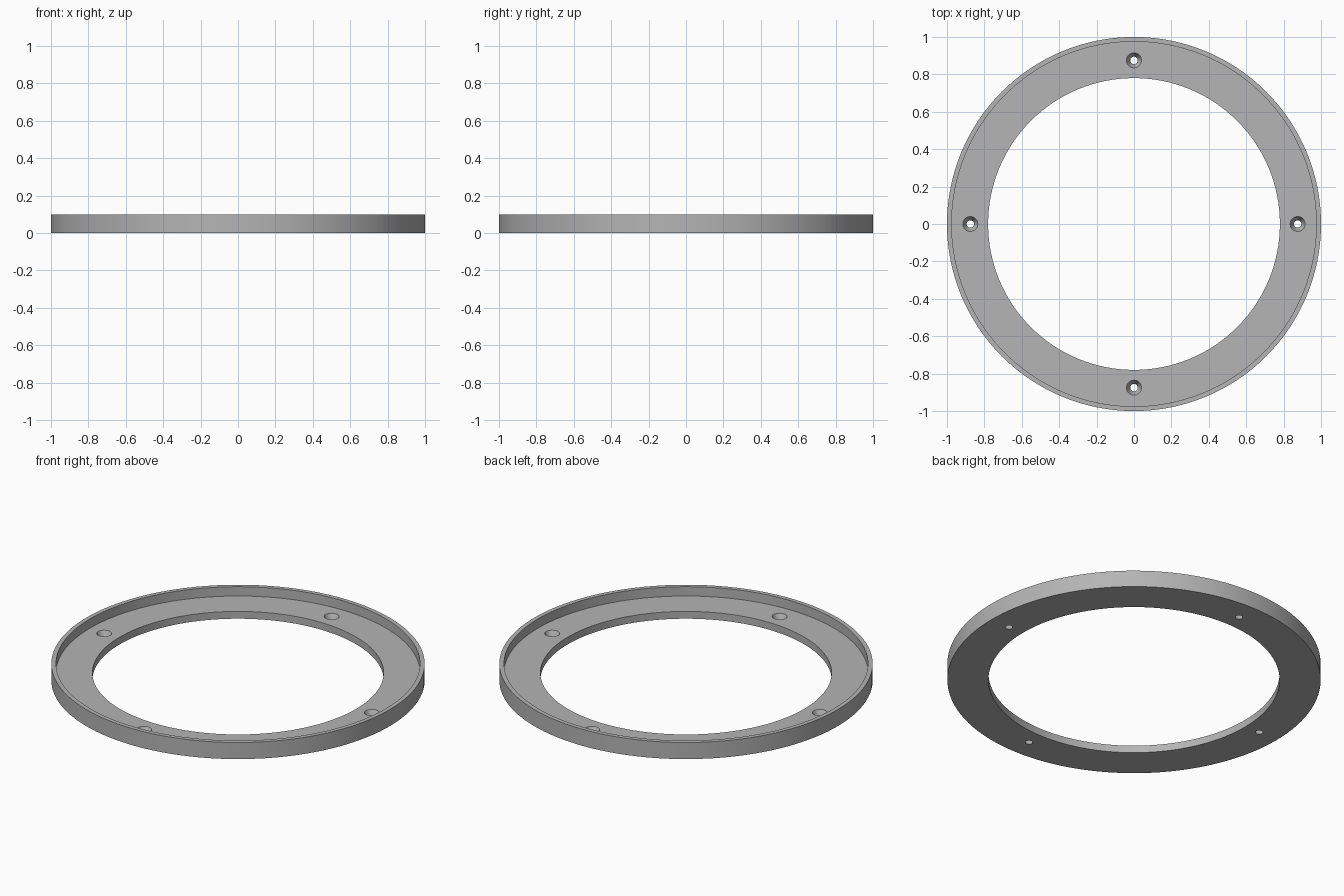
import bpy, bmesh, math
from mathutils import Matrix, Vector

cube = bpy.data.objects.get("Cube")
if cube:
    bpy.data.objects.remove(cube, do_unlink=True)

SEGMENTS = 128
FLOOR = 0.043
HEIGHT = 0.098

grey = bpy.data.materials.new("plain_grey")
grey.use_nodes = True
colour = (0.46, 0.46, 0.46, 1)
grey.diffuse_color = colour
grey.node_tree.nodes["Principled BSDF"].inputs["Base Color"].default_value = colour


def make_object(name, bm):
    bmesh.ops.recalc_face_normals(bm, faces=bm.faces)
    mesh = bpy.data.meshes.new(name)
    bm.to_mesh(mesh)
    bm.free()
    mesh.materials.append(grey)
    obj = bpy.data.objects.new(name, mesh)
    bpy.context.collection.objects.link(obj)
    return obj


# Flat ring with a raised outer lip, turned from its cross-section
profile = [(0.78, 0), (1, 0), (1, HEIGHT), (0.975, HEIGHT),
           (0.975, FLOOR), (0.78, FLOOR)]
bm = bmesh.new()
rings = []
for i in range(SEGMENTS):
    turn = Matrix.Rotation(math.tau * i / SEGMENTS, 3, "Z")
    rings.append([bm.verts.new(turn @ Vector((r, 0, z))) for r, z in profile])
for i, ring in enumerate(rings):
    following = rings[(i + 1) % SEGMENTS]
    for j in range(len(profile)):
        k = (j + 1) % len(profile)
        bm.faces.new((ring[j], following[j], following[k], ring[k]))
ring_obj = make_object("mounting_ring", bm)

# Four tapered screw holes, cut through the floor
TOP_R, BOTTOM_R, MARGIN = 0.04, 0.02, 0.01
slope = (TOP_R - BOTTOM_R) / FLOOR
bm = bmesh.new()
for i in range(4):
    place = Matrix.Rotation(math.tau * i / 4, 4, "Z") @ Matrix.Translation((0.875, 0, FLOOR / 2))
    bmesh.ops.create_cone(bm, cap_ends=True, segments=32,
                          radius1=BOTTOM_R - slope * MARGIN,
                          radius2=TOP_R + slope * MARGIN,
                          depth=FLOOR + 2 * MARGIN, matrix=place)
cutter = make_object("screw_hole_cutter", bm)
cutter.hide_render = True

cut = ring_obj.modifiers.new("screw_holes", "BOOLEAN")
cut.operation = "DIFFERENCE"
cut.solver = "EXACT"
cut.object = cutter

# Apply the cut, drop the cutter and smooth the curved walls
bpy.ops.object.select_all(action="DESELECT")
ring_obj.select_set(True)
bpy.context.view_layer.objects.active = ring_obj
bpy.ops.object.modifier_apply(modifier=cut.name)
bpy.data.objects.remove(cutter, do_unlink=True)
bpy.ops.object.shade_smooth_by_angle(angle=math.radians(30))
